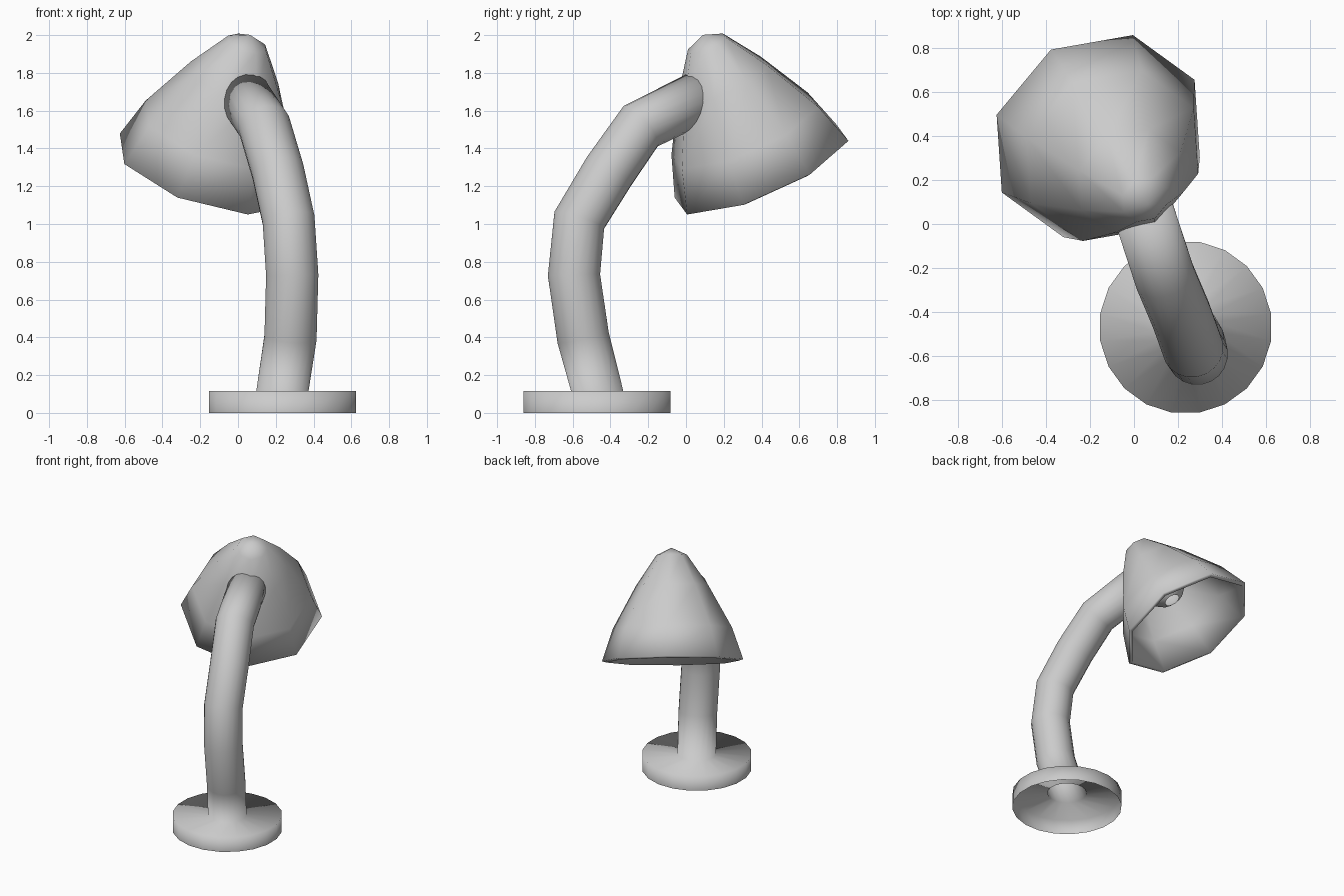
import bpy, bmesh, math
from mathutils import Vector

if "Cube" in bpy.data.objects:
    bpy.data.objects.remove(bpy.data.objects["Cube"])

Z = Vector((0, 0, 1))


def ring(bm, centre, radius, u, v, n, phase=0.0):
    return [bm.verts.new(centre + radius * (math.cos(a) * u + math.sin(a) * v))
            for a in (phase + 2 * math.pi * i / n for i in range(n))]


def bridge(bm, a, b):
    n = len(a)
    for i in range(n):
        bm.faces.new((a[i], a[(i + 1) % n], b[(i + 1) % n], b[i]))


def finish(bm, name):
    for f in bm.faces:
        f.smooth = True
    me = bpy.data.meshes.new(name)
    bm.to_mesh(me)
    bm.free()
    ob = bpy.data.objects.new(name, me)
    bpy.context.collection.objects.link(ob)
    return ob


def lathe(name, origin, axis, u, profile, n):
    """Revolve (radius, height) points about an axis; radius 0 closes to a tip."""
    bm = bmesh.new()
    v = axis.cross(u)
    prev = None
    for r, t in profile:
        c = origin + axis * t
        if r == 0:
            tip = bm.verts.new(c)
            if prev is not None:
                for i in range(n):
                    bm.faces.new((prev[i], prev[(i + 1) % n], tip))
            prev = None
        else:
            cur = ring(bm, c, r, u, v, n)
            if prev is not None:
                bridge(bm, prev, cur)
            prev = cur
    return finish(bm, name)


# Hollow base flowing into the bent stem, one smooth shell
N = 20
path = [Vector(p) for p in (
    (0.235, -0.47, 0.115), (0.278, -0.545, 0.40), (0.287, -0.593, 0.73),
    (0.268, -0.565, 1.02), (0.212, -0.41, 1.275), (0.14, -0.24, 1.518),
    (0.035, 0.08, 1.675))]
foot = Vector((0.235, -0.47, 0))
bm = bmesh.new()
X, Y = Vector((1, 0, 0)), Vector((0, 1, 0))
half = math.pi / N
rings = [ring(bm, foot, 0.394, X, Y, N, half),
         ring(bm, path[0], 0.394, X, Y, N, half)]
for i, p in enumerate(path):
    if i == 0:
        t = Z
    elif i == len(path) - 1:
        t = p - path[i - 1]
    else:
        t = (p - path[i - 1]).normalized() + (path[i + 1] - p).normalized()
    q = Z.rotation_difference(t.normalized())
    rings.append(ring(bm, p, 0.14, q @ X, q @ Y, N, half))
for a, b in zip(rings, rings[1:]):
    bridge(bm, a, b)
bm.faces.new(rings[-1])
finish(bm, "base_and_stem")

# Eight-sided tilted shade, thin walled
c = Vector((-0.163, 0.40, 1.29))
axis = Vector((0.279, -0.383, 0.880)).normalized()
u = Vector((0.158, 0.46, 0.15))
u = (u - axis * u.dot(axis)).normalized()
shade = lathe("lamp_shade", c, axis, u,
              [(0.509, 0), (0.43, 0.231), (0.261, 0.537), (0.11, 0.757), (0, 0.808)], 8)
sol = shade.modifiers.new("thickness", 'SOLIDIFY')
sol.thickness = 0.03
sol.offset = -1

# Bulb with a short neck running up into the shade
R, T = 0.16, 0.385
bulb = [(0, T - R)]
bulb += [(R * math.sin(a), T - R * math.cos(a))
         for a in (math.radians(d) for d in range(20, 150, 20))]
bulb += [(0.07, T + 0.16), (0.07, 0.70), (0, 0.70)]
lathe("bulb", c, axis, u, bulb, 16)
